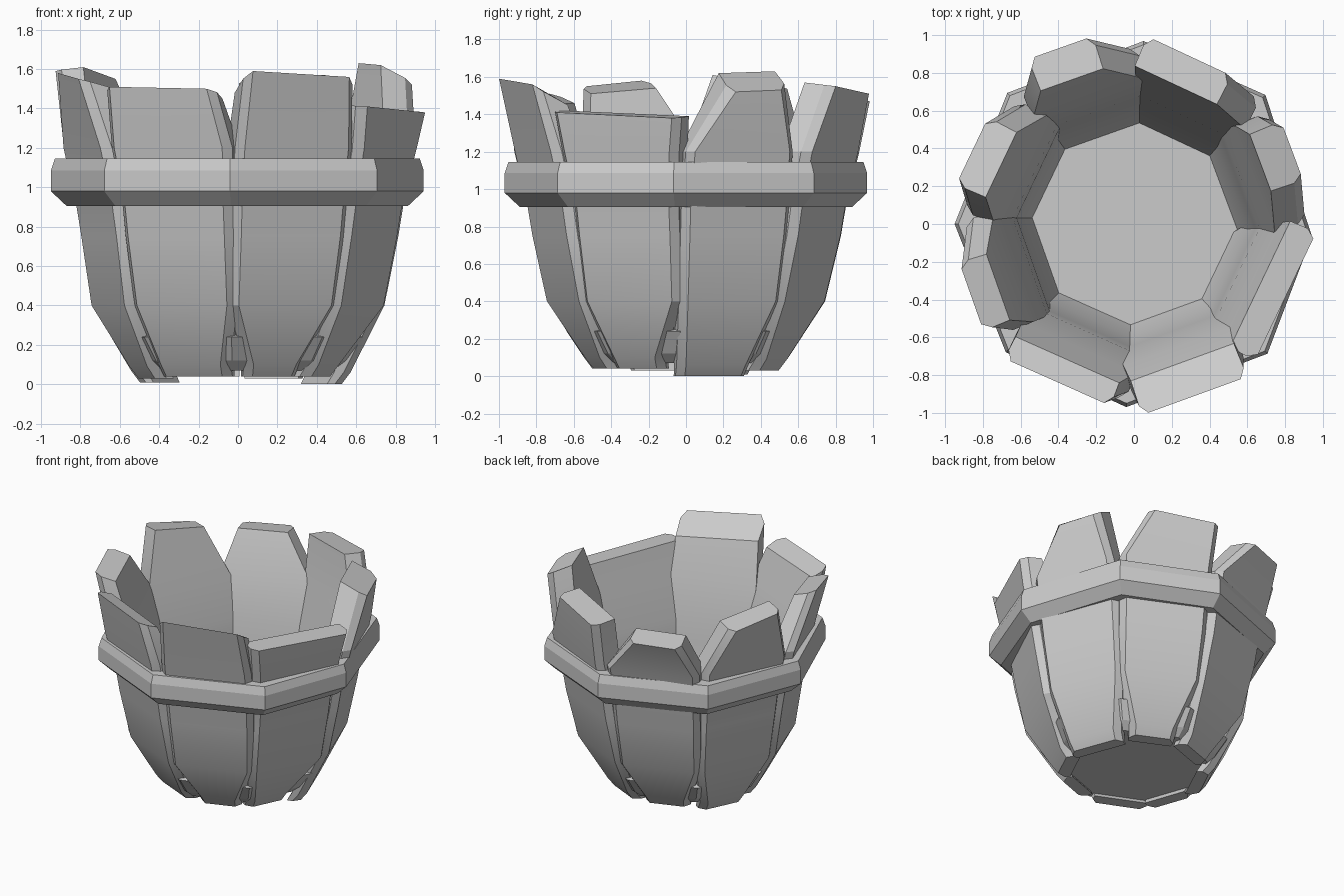
import bpy, math
from math import sin, cos, radians

if "Cube" in bpy.data.objects:
    bpy.data.objects.remove(bpy.data.objects["Cube"])


def make(name, verts, faces, smooth=False):
    me = bpy.data.meshes.new(name)
    me.from_pydata(verts, [], faces)
    ob = bpy.data.objects.new(name, me)
    bpy.context.collection.objects.link(ob)
    bpy.ops.object.select_all(action='DESELECT')
    ob.select_set(True)
    bpy.context.view_layer.objects.active = ob
    bpy.ops.object.mode_set(mode='EDIT')
    bpy.ops.mesh.select_all(action='SELECT')
    bpy.ops.mesh.normals_make_consistent(inside=False)
    bpy.ops.object.mode_set(mode='OBJECT')
    if smooth:
        bpy.ops.object.shade_smooth_by_angle(angle=radians(25))
    return ob


def loft(rings, closed=False):
    n = len(rings[0])
    verts = [p for ring in rings for p in ring]
    m = len(rings)
    faces = []
    for i in range(m if closed else m - 1):
        a, b = i * n, (i + 1) % m * n
        for j in range(n):
            k = (j + 1) % n
            faces.append((a + j, a + k, b + k, b + j))
    if not closed:
        faces += [tuple(range(n))[::-1], tuple(range((m - 1) * n, m * n))]
    return verts, faces


def stave(i, deg, zb, bl, br, top_r, tl, zl, tr, zr, rise, wide, thick, f):
    """One curved stave; l/r are its sides seen from outside, rise lifts the inner
    top edge, f scales the radius of the belly."""
    a = radians(deg)
    rings = []
    levels = [(zb, zb, .49, bl, br, .09), (zb + .06, zb + .06, .535, bl - .01, br + .01, .10),
              (.4, .4, .70, -.25, .25, .145), (.75, .75, .785 * f, -.265, .27, .175),
              (.9, .9, .81 * f, -.27, .275, .18),
              (1.2, 1.2, .88 * f, -wide, wide, .5 * (.18 + thick)),
              (zl, zr, top_r, tl, tr, thick)]
    for n, (z0, z1, r, l, rr, th) in enumerate(levels):
        d = rise if n == len(levels) - 1 else 0
        section = [(l, r, z0), (rr, r, z1), (rr + .035, r - .05, z1 + d * .35),
                   (rr + .03, r - th, z1 + d), (l - .03, r - th, z0 + d),
                   (l - .035, r - .05, z0 + d * .35)]
        rings.append([(q * cos(a) - u * sin(a), q * sin(a) + u * cos(a), z)
                      for u, q, z in section])
    make(f"stave_{i + 1}", *loft(rings), smooth=True)


# Eight uneven staves: angle, bottom z, bottom l/r, top radius, top l, z, r, z,
# inner rise, shoulder half width, top thickness, belly scale
staves = [
    (20.5, 0.0, -.19, .13, .92, -.06, 1.52, .20, 1.53, .10, .27, .18, .98),
    (65, .03, -.12, .12, .93, -.10, 1.55, .32, 1.51, .02, .29, .17, 1),
    (109.5, .04, -.12, .12, 1.01, -.09, 1.47, .20, 1.46, .03, .29, .18, 1),
    (154.5, .01, -.12, .13, .94, -.14, 1.53, .18, 1.59, .02, .29, .17, .955),
    (199.5, .03, -.13, .12, .94, -.08, 1.58, .23, 1.55, -.04, .28, .15, .955),
    (246, .04, -.18, .13, .93, -.30, 1.51, .24, 1.50, -.05, .30, .13, .99),
    (290, .04, -.10, .11, .965, -.27, 1.59, .25, 1.56, -.11, .28, .19, .99),
    (334.5, .04, -.16, .06, .89, -.34, 1.41, .34, 1.38, .01, .31, .15, .975),
]
for i, s in enumerate(staves):
    stave(i, *s)


# Slightly irregular octagonal hoop: corners given as angle, radius
corners = [(-4, .945), (44.5, .975), (87, .97), (134, .965),
           (180, .95), (225, .96), (267.6, .97), (315.8, .985)]
hoop = [(-.02, 1.145), (0, 1.085), (0, .98), (-.08, .905), (-.15, .905), (-.13, 1.145)]
make("hoop", *loft([[((r + d) * cos(radians(a)), (r + d) * sin(radians(a)), z)
                     for a, r in corners] for d, z in hoop], closed=True))

# Floor, its corners peeking out between the staves
floor = [(.50, .07), (.56, .12), (.64, .24), (.60, .25)]
make("floor", *loft([[(r * cos(radians(45 * k - 3)), r * sin(radians(45 * k - 3)), z)
                      for k in range(8)] for r, z in floor]))
